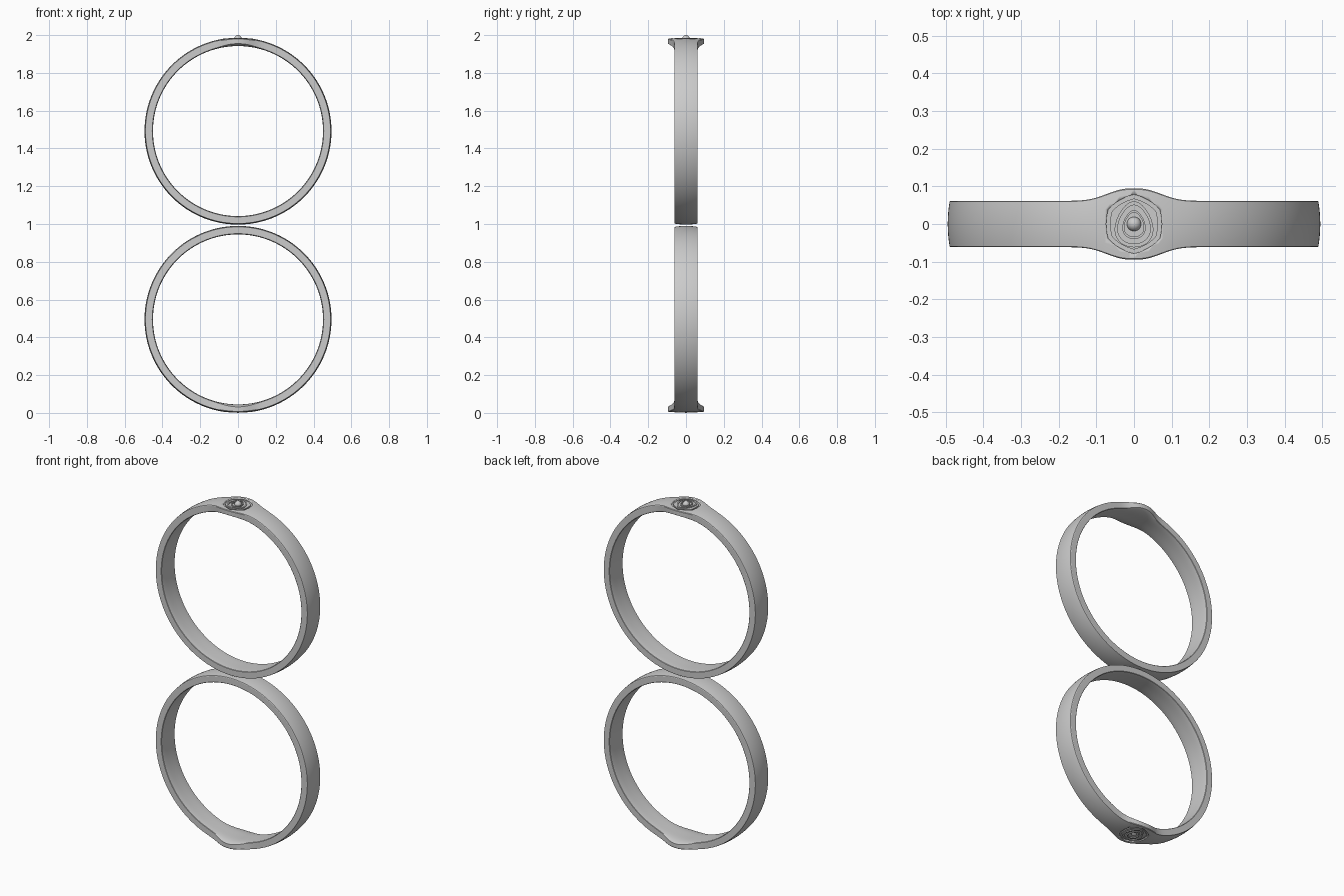
import bpy, bmesh, math

cube = bpy.data.objects.get("Cube")
if cube:
    bpy.data.objects.remove(cube, do_unlink=True)

metal = bpy.data.materials.new("satin grey")
metal.use_nodes = True
GREY = (0.6, 0.6, 0.6, 1)
metal.diffuse_color = GREY
metal.node_tree.nodes["Principled BSDF"].inputs["Base Color"].default_value = GREY

R_OUT, R_IN = 0.495, 0.45
FLOOR = 0.483          # radius of the recessed emblem floor


def finish(name, bm, angle=30):
    bmesh.ops.recalc_face_normals(bm, faces=bm.faces)
    mesh = bpy.data.meshes.new(name)
    bm.to_mesh(mesh)
    bm.free()
    mesh.materials.append(metal)
    ob = bpy.data.objects.new(name, mesh)
    bpy.context.collection.objects.link(ob)
    bpy.ops.object.select_all(action='DESELECT')
    ob.select_set(True)
    bpy.context.view_layer.objects.active = ob
    bpy.ops.object.shade_smooth_by_angle(angle=math.radians(angle))
    return ob


def place(bm, centre, side):
    """Turn the emblem side up (1) or down (-1) and move to the ring centre."""
    for v in bm.verts:
        v.co.z = centre + side * v.co.z


def section(flare):
    """Closed cross-section as (fraction of half width, radius)."""
    edge_in = R_IN + 0.004 + 0.009 * flare
    steps = [i / 6 for i in range(-6, 7)]
    outer = [(0.97 * t, R_OUT - 0.005 * t * t) for t in steps]
    inner = [(-0.97 * t, R_IN + (edge_in - R_IN - 0.002) * t ** 4) for t in steps]
    return (outer + [(1, R_OUT - 0.008), (1, edge_in)]
            + inner + [(-1, edge_in), (-1, R_OUT - 0.008)])


def band(name, centre, side, count=240):
    bm = bmesh.new()
    loops = []
    for i in range(count):
        a = math.tau * i / count
        x = abs(math.sin(a)) * R_OUT
        flare = math.exp(-(x / 0.09) ** 2.5) if math.cos(a) > 0 else 0
        half = 0.0615 + 0.0335 * flare
        loops.append([bm.verts.new((r * math.sin(a), t * half, r * math.cos(a)))
                      for t, r in section(flare)])
    n = len(loops[0])
    for i in range(count):
        a, b = loops[i], loops[(i + 1) % count]
        for j in range(n):
            k = (j + 1) % n
            bm.faces.new((a[j], a[k], b[k], b[j]))
    place(bm, centre, side)
    return finish(name, bm)


def hexagon(size, steps=8):
    """Hexagon with a point along y and softly bulging sides."""
    pts = []
    for i in range(6 * steps):
        a = math.tau * i / (6 * steps)
        off = (a % (math.pi / 3)) - math.pi / 6
        r = size * (0.45 * math.cos(math.pi / 6) / math.cos(off) + 0.55 * 0.97)
        pts.append((r * math.sin(a), r * math.cos(a)))
    return pts


def teardrop(width, top, bottom, steps=20):
    """Pointed arch that closes in a round base."""
    pts = []
    for i in range(2 * steps):
        a = math.pi * i / steps
        y = (top + bottom) / 2 + (top - bottom) / 2 * math.cos(a)
        pts.append((width * math.sin(a) * (1 - 0.25 * math.cos(a)), y))
    return pts


def prism(name, outline, low, high, centre, side):
    bm = bmesh.new()
    face = bm.faces.new([bm.verts.new((x, y, low)) for x, y in outline])
    top = bmesh.ops.extrude_face_region(bm, geom=[face])["geom"]
    for v in top:
        if isinstance(v, bmesh.types.BMVert):
            v.co.z = high
    place(bm, centre, side)
    return finish(name, bm)


def rim(name, outline, scale, low, high, centre, side):
    """Raised line: a wall between an outline and its smaller copy."""
    bm = bmesh.new()
    my = sum(y for x, y in outline) / len(outline)
    inner = [(x * scale, my + (y - my) * scale) for x, y in outline]
    rows = [[bm.verts.new((x, y, z)) for x, y in pts]
            for pts, z in ((outline, low), (outline, high), (inner, high), (inner, low))]
    n = len(outline)
    for r in range(4):
        a, b = rows[r], rows[(r + 1) % 4]
        for j in range(n):
            k = (j + 1) % n
            bm.faces.new((a[j], a[k], b[k], b[j]))
    place(bm, centre, side)
    return finish(name, bm)


def ring(prefix, centre, side, bead_height):
    body = band(prefix + "_band", centre, side)

    # recessed emblem field
    cutter = prism("emblem_cutter", hexagon(0.08), FLOOR, 0.53, centre, side)
    cutter.hide_render = True
    cut = body.modifiers.new("emblem recess", 'BOOLEAN')
    cut.operation, cut.solver, cut.object = 'DIFFERENCE', 'EXACT', cutter
    bpy.context.view_layer.objects.active = body
    bpy.ops.object.modifier_apply(modifier=cut.name)
    bpy.data.objects.remove(cutter, do_unlink=True)

    # emblem relief
    low = FLOOR - 0.004
    prism(prefix + "_emblem_plate", hexagon(0.069), low, 0.488, centre, side)
    rim(prefix + "_emblem_arch", teardrop(0.05, 0.06, -0.062), 0.84,
        low, 0.492, centre, side)
    rim(prefix + "_emblem_inner_arch", teardrop(0.03, 0.037, -0.04), 0.84,
        low, 0.493, centre, side)

    # centre bead
    bm = bmesh.new()
    bmesh.ops.create_uvsphere(bm, u_segments=24, v_segments=16, radius=0.019)
    for v in bm.verts:
        v.co.z += bead_height - 0.019
    place(bm, centre, side)
    finish(prefix + "_emblem_bead", bm)


ring("upper_ring", 1.492, 1, 0.508)
ring("lower_ring", 0.495, -1, 0.495)
